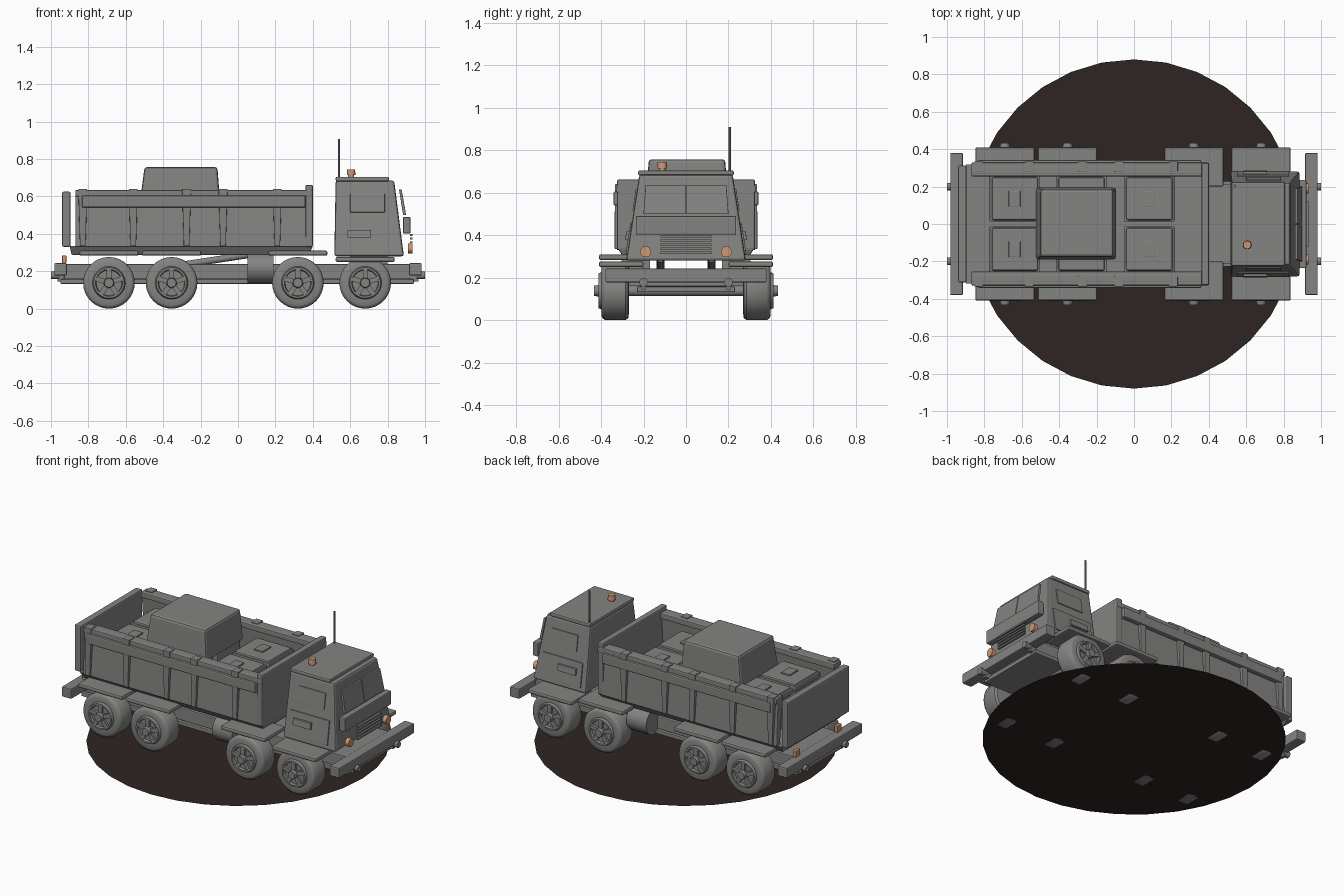
import bpy, bmesh, math
from mathutils import Matrix, Vector

if "Cube" in bpy.data.objects:
    bpy.data.objects.remove(bpy.data.objects["Cube"])


def material(name, rgb):
    m = bpy.data.materials.new(name)
    m.diffuse_color = (*rgb, 1)
    m.use_nodes = True
    m.node_tree.nodes["Principled BSDF"].inputs["Base Color"].default_value = m.diffuse_color
    return m


GREY = material("body grey", (0.23, 0.23, 0.225))
DARK = material("dark brown", (0.028, 0.017, 0.017))
ORANGE = material("lamp orange", (0.62, 0.31, 0.175))


def finish(name, bm, mat=GREY, bevel=0.0, smooth=False):
    bmesh.ops.recalc_face_normals(bm, faces=bm.faces)
    me = bpy.data.meshes.new(name)
    bm.to_mesh(me)
    bm.free()
    me.materials.append(mat)
    ob = bpy.data.objects.new(name, me)
    bpy.context.collection.objects.link(ob)
    if bevel:
        b = ob.modifiers.new("bevel", 'BEVEL')
        b.width, b.segments = bevel, 2
    if smooth:
        bpy.ops.object.select_all(action='DESELECT')
        ob.select_set(True)
        bpy.context.view_layer.objects.active = ob
        bpy.ops.object.shade_smooth_by_angle(angle=math.radians(35))
    return ob


def taper(name, low, high, z, mat=GREY, bevel=0.0):
    """Block between two rectangles (x0, x1, y0, y1) at heights z."""
    bm = bmesh.new()
    rings = []
    for (x0, x1, y0, y1), h in zip((low, high), z):
        rings.append([bm.verts.new((x, y, h)) for x, y in
                      ((x0, y0), (x1, y0), (x1, y1), (x0, y1))])
    a, b = rings
    bm.faces.new(a)
    bm.faces.new(b)
    for i in range(4):
        j = (i + 1) % 4
        bm.faces.new((a[i], a[j], b[j], b[i]))
    return finish(name, bm, mat, bevel)


def box(name, x, y, z, mat=GREY, bevel=0.005):
    r = (*x, *y)
    return taper(name, r, r, z, mat, bevel)


def side(s, a, b):
    return tuple(sorted((s * a, s * b)))


def rod(name, p, q, r, mat=GREY, seg=24, r2=None):
    p, q = Vector(p), Vector(q)
    d = q - p
    mtx = Matrix.Translation((p + q) / 2) @ d.to_track_quat('Z', 'Y').to_matrix().to_4x4()
    bm = bmesh.new()
    bmesh.ops.create_cone(bm, cap_ends=True, segments=seg, radius1=r,
                          radius2=r if r2 is None else r2, depth=d.length, matrix=mtx)
    return finish(name, bm, mat, 0, True)


# Display disc
bm = bmesh.new()
bmesh.ops.create_circle(bm, cap_ends=True, segments=32, radius=0.88,
                        matrix=Matrix.Translation((0, 0, 0.005)))
finish("ground_disc", bm, DARK)

# Wheels: turned tyre and rim, five spokes, hub cap
WZ, R = 0.138, 0.138
PROFILE = [(0, .268), (.10, .268), (.128, .272), (R, .284), (R, .38), (.13, .392), (.12, .397),
           (.088, .397), (.082, .412), (.072, .412), (.068, .396), (0, .396)]


def wheel(x, s):
    bm = bmesh.new()
    vs = [bm.verts.new((r, s * y, 0)) for r, y in PROFILE]
    es = [bm.edges.new(p) for p in zip(vs, vs[1:])]
    bmesh.ops.spin(bm, geom=vs + es, axis=(0, 1, 0), cent=(0, 0, 0),
                   angle=math.tau, steps=32)
    bmesh.ops.remove_doubles(bm, verts=bm.verts, dist=1e-5)
    bmesh.ops.translate(bm, verts=bm.verts, vec=(x, 0, WZ))
    finish("wheel", bm, GREY, 0, True)
    bm = bmesh.new()
    for k in range(5):
        m = (Matrix.Translation((x, s * .403, WZ)) @ Matrix.Rotation(k * math.tau / 5, 4, 'Y')
             @ Matrix.Translation((0, 0, .046)) @ Matrix.Diagonal((.026, .016, .056, 1)))
        bmesh.ops.create_cube(bm, size=1, matrix=m)
    finish("wheel_spokes", bm)
    rod("hub_cap", (x, s * .39, WZ), (x, s * .432, WZ), .03, GREY, 20, .024)


for x in (-.69, -.355, .32, .68):
    front = x > .6
    rod("axle", (x, -.3, WZ), (x, .3, WZ), .025, GREY, 16)
    for s in (1, -1):
        wheel(x, s)
        z = (.25, .276) if front else (.283, .31)
        box("fender", (x - .158, x + .158), side(s, .2, .41), z, GREY, .009)

# Chassis
box("chassis_plate", (-.95, .94), (-.23, .23), (.132, .158))
box("chassis_frame", (-.93, .92), (-.215, .215), (.158, .238))
for s in (1, -1):
    box("bumper", side(s, .915, .982), (-.38, .38), (.178, .243), GREY, .006)
    for y in (-.2, .2):
        rod("tow_hook", (s * .955, y, .178), (s, y, .178), .02, GREY, 16)
        box("bumper_bracket", side(s, .92, .965), (y - .012, y + .012), (.145, .2), GREY, 0)
    rod("side_tank", (.05, s * .25, .218), (.19, s * .25, .218), .082)
    box("cab_mount", (.6, .8), side(s, .17, .205), (.235, .285), GREY, 0)
    # Tipping struts under the bed
    rod("lift_strut", (-.29, s * .12, .235), (.07, s * .12, .29), .018, GREY, 12)

# Cargo bed
taper("bed_base", (-.89, .38, -.29, .29), (-.90, .40, -.32, .32), (.288, .335), GREY, .005)
box("bed_headboard", (.36, .40), (-.325, .325), (.33, .662), GREY, .008)
box("bed_tailboard", (-.94, -.895), (-.313, .313), (.33, .625), GREY, .008)
for s in (1, -1):
    taper("bed_side", (-.87, .37, *side(s, .29, .325)), (-.87, .37, *side(s, .265, .31)),
          (.33, .635), GREY, .004)
    box("bed_top_rail", (-.835, .36), side(s, .30, .342), (.54, .605), GREY, .008)
    box("bed_rim", (-.87, .40), side(s, .255, .328), (.60, .634), GREY, .006)
    for x in (-.83, -.56, -.275, -.08, .21):
        taper("bed_rib", (x - .015, x + .015, *side(s, .30, .336)),
              (x - .024, x + .024, *side(s, .28, .335)), (.335, .64), GREY, .003)

# Cargo: crates with lid plates and one large tapered box
for x in (-.64, -.285, .078):
    for y in (-.135, .135):
        box("crate", (x - .12, x + .128), (y - .115, y + .115), (.33, .57), GREY, .01)
        box("crate_lid", (x - .132, x + .138), (y - .122, y + .122), (.53, .558), GREY, .004)
        box("crate_plate", (x - .03, x + .032), (y - .042, y + .042), (.565, .579), GREY, .002)
taper("large_cargo_box", (-.525, -.095, -.19, .195), (-.50, -.11, -.175, .185),
      (.56, .757), GREY, .014)

# Cab with sloped sides
taper("cab", (.515, .887, -.282, .282), (.522, .835, -.22, .22), (.28, .685), GREY, .012)
box("cab_roof", (.522, .808), (-.225, .225), (.68, .705), GREY, .008)


def cab_y(z):
    return .282 - (z - .28) * .062 / .405


def door_plate(name, s, x, z, out):
    lo, hi = (side(s, cab_y(h) - .006, cab_y(h) + out) for h in z)
    taper(name, (*x, *lo), (*x, *hi), z, GREY, .002)


for s in (1, -1):
    door_plate("side_window", s, (.60, .785), (.515, .615), .006)
    door_plate("door_panel", s, (.55, .83), (.31, .46), .007)
    door_plate("door_handle", s, (.585, .712), (.38, .42), .02)
    # Windscreen panes and headlights
    taper("windscreen_pane", (.883, .899, *side(s, .002, .2)), (.861, .875, *side(s, .002, .19)),
          (.5, .637), GREY, .002)
    rod("headlight", (.908, s * .19, .322), (.934, s * .19, .322), .026, ORANGE, 20)
    box("rear_lamp", (-.94, -.918), (s * .21 - .022, s * .21 + .022), (.243, .285), ORANGE, .003)

# Front panel and grille slats
box("front_panel", (.882, .922), (-.236, .236), (.402, .49), GREY, .006)
for k in range(5):
    z = .312 + k * .019
    box("grille_slat", (.92, .934), (-.12, .12), (z, z + .01), GREY, 0)

# Roof beacon and aerial
rod("beacon_base", (.605, -.112, .70), (.605, -.112, .718), .016, ORANGE, 20)
rod("beacon", (.605, -.112, .714), (.605, -.112, .745), .023, ORANGE, 20, .021)
rod("aerial", (.54, .205, .66), (.54, .205, .908), .006, GREY, 8)
